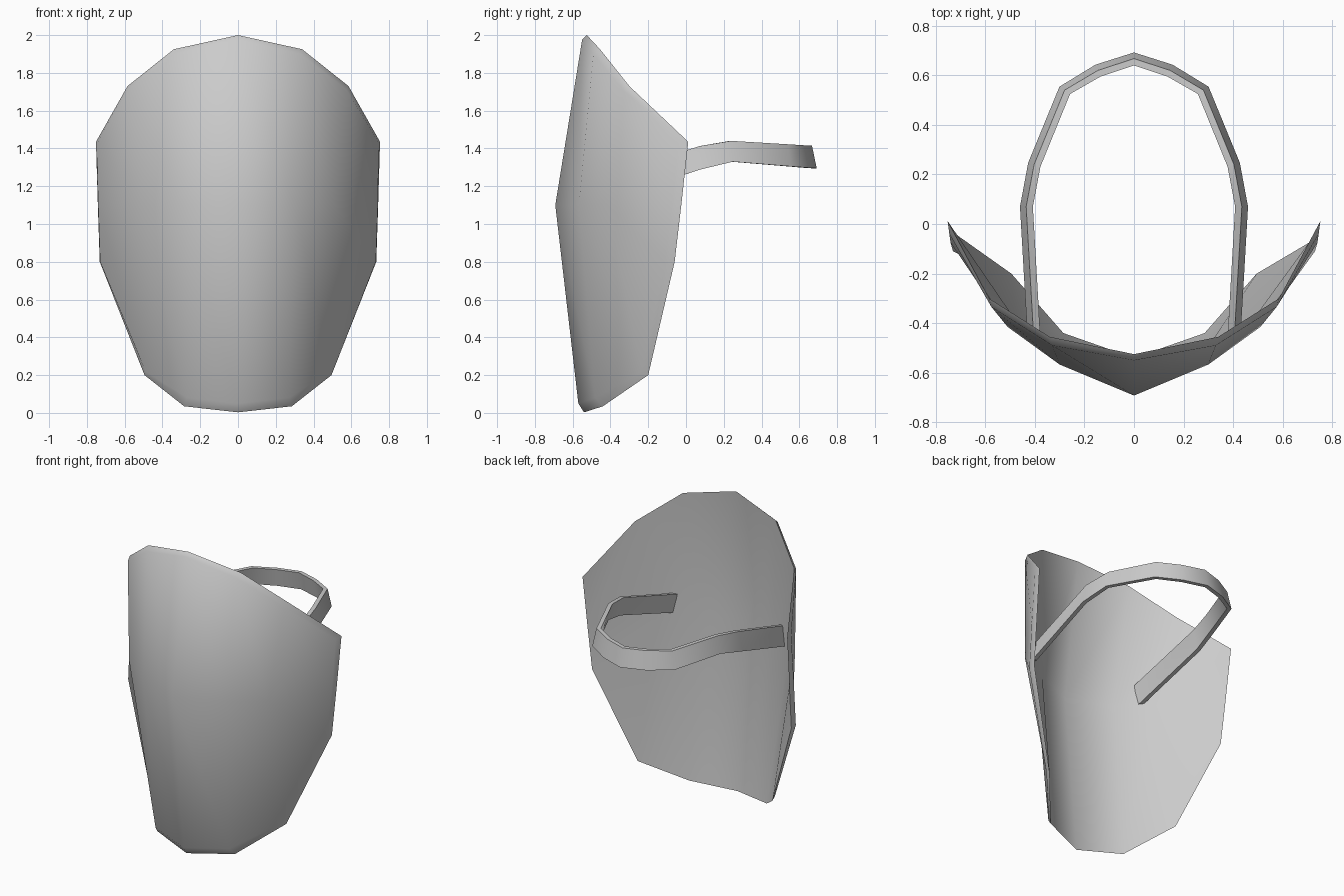
import bpy, bmesh, math
from mathutils import Vector

cube = bpy.data.objects.get("Cube")
if cube:
    bpy.data.objects.remove(cube, do_unlink=True)

grey = bpy.data.materials.new("plain grey")
grey.use_nodes = True
grey.diffuse_color = (0.6, 0.6, 0.6, 1)
grey.node_tree.nodes["Principled BSDF"].inputs["Base Color"].default_value = (0.6, 0.6, 0.6, 1)


def finish(bm, name):
    """Turn the bmesh into a smooth object with sharp rims."""
    bmesh.ops.recalc_face_normals(bm, faces=bm.faces)
    mesh = bpy.data.meshes.new(name)
    bm.to_mesh(mesh)
    bm.free()
    mesh.materials.append(grey)
    obj = bpy.data.objects.new(name, mesh)
    bpy.context.collection.objects.link(obj)
    bpy.ops.object.select_all(action='DESELECT')
    obj.select_set(True)
    bpy.context.view_layer.objects.active = obj
    bpy.ops.object.shade_smooth_by_angle(angle=math.radians(50))
    return obj


def mirrored(half):
    """Mirror a list that starts on the centre line across x = 0."""
    return [(-p[0], *p[1:]) for p in reversed(half[1:])] + list(half)


# Curved plate: three rows (top, belly, bottom) for the front and back skins
front_rows = [
    [(0, -.55, 1.975), (.33, -.49, 1.90), (.575, -.335, 1.71), (.745, -.04, 1.43)],
    [(0, -.692, 1.10), (.30, -.567, 1.10), (.51, -.415, 1.10), (.74, -.075, 1.10)],
    [(0, -.57, .05), (.27, -.48, .08), (.49, -.235, .22), (.73, -.11, .80)],
]
back_rows = [
    [(0, -.525, 2.0), (.34, -.455, 1.925), (.585, -.30, 1.73), (.752, .012, 1.435)],
    [(0, -.645, 1.10), (.28, -.525, 1.10), (.48, -.385, 1.10), (.742, -.025, 1.10)],
    [(0, -.54, .003), (.285, -.44, .035), (.495, -.20, .20), (.732, -.06, .80)],
]
bm = bmesh.new()
front = [[bm.verts.new(p) for p in mirrored(r)] for r in front_rows]
back = [[bm.verts.new(p) for p in mirrored(r)] for r in back_rows]
for skin in (front, back):
    for upper, lower in zip(skin, skin[1:]):
        for i in range(len(upper) - 1):
            bm.faces.new((upper[i], upper[i + 1], lower[i + 1], lower[i]))


def outline(rows):
    return rows[0] + [rows[1][-1]] + rows[2][::-1] + [rows[1][0]]


# Rim joining the two skins
a, b = outline(front), outline(back)
for i in range(len(a)):
    j = (i + 1) % len(a)
    bm.faces.new((a[i], a[j], b[j], b[i]))
finish(bm, "shield_plate")

# Strap: x, y of the upper outer edge, then upper and lower heights
strap = mirrored([(0, .667, 1.415, 1.295), (.145, .62, 1.417, 1.298), (.28, .54, 1.422, 1.305),
                  (.403, .24, 1.44, 1.33), (.435, .07, 1.412, 1.287), (.405, -.45, 1.245, 1.115)])
bm = bmesh.new()
sections = []
for i, (x, y, top, low) in enumerate(strap):
    before, after = strap[max(i - 1, 0)], strap[min(i + 1, len(strap) - 1)]
    along = Vector((after[0] - before[0], after[1] - before[1], 0)).normalized()
    out = Vector((-along.y, along.x, 0))
    upper, lower = Vector((x, y, top)), Vector((x, y, low)) + out * .025
    sections.append([bm.verts.new(p) for p in (upper, lower, lower - out * .027, upper - out * .027)])
for s, t in zip(sections, sections[1:]):
    for k in range(4):
        m = (k + 1) % 4
        bm.faces.new((s[k], s[m], t[m], t[k]))
bm.faces.new(sections[0])
bm.faces.new(sections[-1])
finish(bm, "strap_handle")
